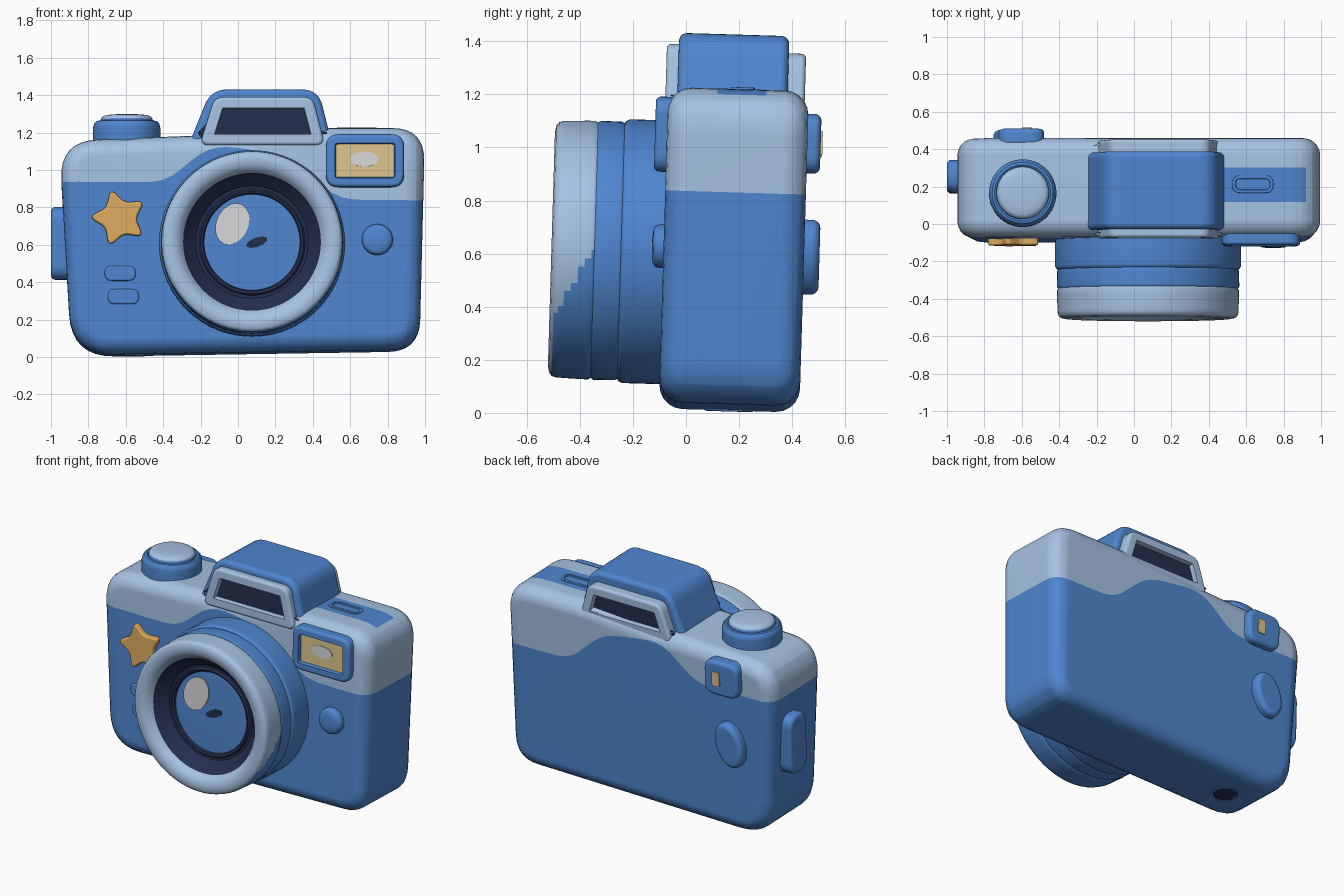
import bpy, bmesh, math
from mathutils import Matrix, Vector

if "Cube" in bpy.data.objects:
    bpy.data.objects.remove(bpy.data.objects["Cube"])


def material(name, hex_rgb):
    lin = [((c / 255 + 0.055) / 1.055) ** 2.4 for c in bytes.fromhex(hex_rgb)]
    m = bpy.data.materials.new(name)
    m.diffuse_color = (*lin, 1)
    m.use_nodes = True
    m.node_tree.nodes["Principled BSDF"].inputs["Base Color"].default_value = m.diffuse_color
    return m


BLUE = material("mid blue", "4F86D0")
LIGHT = material("light blue", "A6C2E2")
NAVY = material("dark navy", "242F4E")
GOLD = material("gold", "DCAA5E")
PALE = material("pale yellow", "DCC48C")
WHITE = material("soft white", "D6D6D6")

# Local (u, v, w) axes for each side of the camera; w points outwards
AXES = {
    "front": ((1, 0, 0), (0, 0, 1), (0, -1, 0)),
    "back": ((-1, 0, 0), (0, 0, 1), (0, 1, 0)),
    "left": ((0, -1, 0), (0, 0, 1), (-1, 0, 0)),
    "top": ((1, 0, 0), (0, 1, 0), (0, 0, 1)),
    "bottom": ((1, 0, 0), (0, -1, 0), (0, 0, -1)),
}
# The whole camera leans back slightly
PIVOT = Vector((0, 0.18, 0.6))
LEAN = (Matrix.Translation(PIVOT + Vector((0, 0, 0.005))) @ Matrix.Rotation(-0.03, 4, 'X')
        @ Matrix.Translation(-PIVOT))


def orient(bm, side):
    bmesh.ops.recalc_face_normals(bm, faces=bm.faces)
    bm.transform(Matrix(AXES[side]).transposed().to_4x4())


def finish(bm, name, mats):
    me = bpy.data.meshes.new(name)
    bm.to_mesh(me)
    bm.free()
    ob = bpy.data.objects.new(name, me)
    bpy.context.collection.objects.link(ob)
    for m in mats:
        me.materials.append(m)
    ob.matrix_world = LEAN
    bpy.ops.object.select_all(action='DESELECT')
    ob.select_set(True)
    bpy.context.view_layer.objects.active = ob
    bpy.ops.object.shade_smooth_by_angle(angle=math.radians(38))
    wn = ob.modifiers.new("even_shading", 'WEIGHTED_NORMAL')
    wn.keep_sharp = True
    return ob


def rounded(points, cuts, n=8):
    """Round polygon corners; cuts is one length or one per corner."""
    out = []
    for i, p in enumerate(points):
        c = cuts[i] if isinstance(cuts, (list, tuple)) else cuts
        p, a, b = Vector(p), Vector(points[i - 1]), Vector(points[(i + 1) % len(points)])
        s, e = p + (a - p).normalized() * c, p + (b - p).normalized() * c
        for k in range(n + 1):
            t = k / n
            out.append(s * (1 - t) ** 2 + p * 2 * t * (1 - t) + e * t * t)
    return out


def box(u0, u1, v0, v1, cut):
    return rounded([(u0, v0), (u1, v0), (u1, v1), (u0, v1)], cut)


def ellipse(u, v, a, b, deg=0, n=40):
    r = Matrix.Rotation(math.radians(deg), 2)
    return [Vector((u, v)) + r @ Vector((a * math.cos(k * math.tau / n), b * math.sin(k * math.tau / n)))
            for k in range(n)]


def slab_mesh(side, outline, w0, w1, bevel=0.0, recess=None):
    """Outline extruded from w0 to w1, soft rims, optional recessed window."""
    bm = bmesh.new()
    f = bm.faces.new([bm.verts.new((p[0], p[1], w0)) for p in outline])
    ext = bmesh.ops.extrude_face_region(bm, geom=[f])["geom"]
    for v in ext:
        if isinstance(v, bmesh.types.BMVert):
            v.co.z = w1
    bmesh.ops.recalc_face_normals(bm, faces=bm.faces)
    if bevel:
        rim = [e for e in bm.edges if abs(e.verts[0].co.z - e.verts[1].co.z) < 1e-6]
        bmesh.ops.bevel(bm, geom=rim, offset=bevel, segments=5, profile=0.5,
                        affect='EDGES', clamp_overlap=False)
    if recess:
        cap = max((g for g in bm.faces if g.normal.z > 0.9), key=lambda g: g.calc_area())
        bmesh.ops.inset_region(bm, faces=[cap], thickness=recess[0], use_even_offset=True)
        bmesh.ops.inset_region(bm, faces=[cap], thickness=0.005, depth=-recess[1], use_even_offset=True)
        cap.material_index = 1
    orient(bm, side)
    return bm


def slab(name, side, outline, w0, w1, bevel, mats, recess=None):
    return finish(slab_mesh(side, outline, w0, w1, bevel, recess), name, mats)


def lathe(name, side, u, v, profile, mats, rule=lambda r, w, c: 0, n=72):
    """Profile of (radius, w) spun about the outward axis of a side."""
    bm = bmesh.new()
    rings = [[bm.verts.new((u + r * math.cos(k * math.tau / n), v + r * math.sin(k * math.tau / n), w))
              for k in range(n)] for r, w in profile]
    for (r0, w0), (r1, w1), a, b in zip(profile, profile[1:], rings, rings[1:]):
        for k in range(n):
            j = (k + 1) % n
            f = bm.faces.new((a[k], a[j], b[j], b[k]))
            f.material_index = rule((r0 + r1) / 2, (w0 + w1) / 2, f.calc_center_median())
    bmesh.ops.remove_doubles(bm, verts=bm.verts, dist=1e-6)
    orient(bm, side)
    return finish(bm, name, mats)


# Body: rounded slab, split by a wavy line into blue base and light top
def split_z(x):
    return 0.875 - 0.05 * math.tanh(3 * (x - 0.07)) + 0.22 * math.exp(-((x - 0.07) / 0.37) ** 4)


def cut(bm, faces, co, no):
    geom = set(faces)
    for f in faces:
        geom.update(f.edges, f.verts)
    bmesh.ops.bisect_plane(bm, geom=list(geom), dist=1e-5, plane_co=co, plane_no=no)


body_outline = rounded([(-0.89, 0), (0.97, 0.03), (1.0, 1.215), (0.45, 1.215), (-0.2, 1.175), (-0.957, 1.145)],
                       [0.23, 0.17, 0.18, 0.1, 0.1, 0.21])
bm = slab_mesh("front", body_outline, -0.445, 0.085, 0.09)
xs = [-1 + 0.05 * i for i in range(41)]
for x in xs[1:-1]:
    cut(bm, list(bm.faces), (x, 0, 0), (1, 0, 0))
for a, b in zip(xs, xs[1:]):
    strip = [f for f in bm.faces if a < f.calc_center_median().x < b]
    cut(bm, strip, (a, 0, split_z(a)), (split_z(a) - split_z(b), 0, b - a))
# Blue patch on the right of the top
for co, no in (((0.92, 0, 0), (1, 0, 0)), ((0, 0.1, 0), (0, 1, 0)), ((0, 0.285, 0), (0, 1, 0))):
    cut(bm, [f for f in bm.faces if f.calc_center_median().z > 1.1 and f.calc_center_median().x > 0.45], co, no)
for f in bm.faces:
    c = f.calc_center_median()
    patch = c.z > 1.13 and 0.45 < c.x < 0.92 and 0.1 < c.y < 0.285
    f.material_index = int(c.z > split_z(c.x) and not patch)
finish(bm, "body", [BLUE, LIGHT])
slab("top_slot", "top", box(0.525, 0.745, 0.147, 0.242, 0.046), 1.18, 1.222, 0.005,
     [BLUE, LIGHT], (0.012, 0.016))

# Viewfinder hump with a framed window at front and back
slab("viewfinder_hump", "front", rounded([(-0.265, 1.12), (0.505, 1.12), (0.43, 1.42), (-0.145, 1.42)],
     [0.03, 0.03, 0.09, 0.09]), -0.365, 0.05, 0.03, [BLUE])
for side, s, w0, w1, top in (("front", 1, 0.0, 0.095, 1.378), ("back", -1, 0.3, 0.43, 1.355)):
    pts = [(-0.205, 1.12), (0.465, 1.12), (0.40, top), (-0.125, top)]
    if s < 0:
        pts = [(-u, v) for u, v in reversed(pts)]
    slab(side + "_window_frame", side, rounded(pts, 0.05), w0, w1, 0.018, [LIGHT, NAVY], (0.04, 0.03))


# Lens barrel: light front band, navy throat, blue glass
def lens_rule(r, w, c):
    if r < 0.258 or w < 0.345:
        return 0
    if r < 0.366:
        return 2
    edge = 0.345 + 0.15 * min(1, max(0, (0.6 - c.y) / 0.27))
    return int(r < 0.47 or w > edge)


lens_profile = [(0, 0), (0.49, 0), (0.497, 0.10), (0.497, 0.225), (0.49, 0.24), (0.482, 0.245), (0.487, 0.255),
                (0.488, 0.335), (0.481, 0.345), (0.487, 0.355), (0.487, 0.38), (0.486, 0.405), (0.485, 0.43),
                (0.484, 0.455), (0.483, 0.475), (0.478, 0.492), (0.465, 0.502), (0.44, 0.507), (0.41, 0.502),
                (0.385, 0.485), (0.368, 0.46), (0.355, 0.44), (0.31, 0.40), (0.30, 0.388), (0.285, 0.388),
                (0.275, 0.40), (0.262, 0.395), (0.256, 0.385), (0, 0.39)]
lathe("lens", "front", 0.075, 0.592, lens_profile, [BLUE, LIGHT, NAVY], lens_rule, 96)
slab("lens_highlight", "front", ellipse(-0.03, 0.69, 0.085, 0.115, -25), 0.388, 0.395, 0, [WHITE])
slab("lens_spot", "front", ellipse(0.1, 0.592, 0.058, 0.024, 20), 0.388, 0.395, 0, [NAVY])

# Flash
slab("flash", "front", box(0.47, 0.888, 0.895, 1.178, 0.07), 0.04, 0.13, 0.02, [BLUE, PALE], (0.028, 0.022))
slab("flash_highlight", "front", ellipse(0.675, 1.045, 0.076, 0.04), 0.106, 0.113, 0, [WHITE])

# Star badge
star = [(-0.635 + r * math.cos(a), 0.73 + r * math.sin(a)) for r, a in
        ((0.165 if k % 2 == 0 else 0.088, math.radians(106 + 36 * k)) for k in range(10))]
slab("star_badge", "front", rounded(star, [0.045, 0.03] * 5, 6), 0.06, 0.12, 0.012, [GOLD])

# Small front button and two pill bumps
lathe("front_button", "front", 0.745, 0.615, [(0, 0.05), (0.083, 0.05), (0.083, 0.1), (0.078, 0.115),
      (0.066, 0.124), (0.04, 0.128), (0, 0.129)], [BLUE], n=48)
for i, (u, v) in enumerate(((-0.63, 0.435), (-0.613, 0.31))):
    slab(f"front_pill_{i + 1}", "front", box(u - 0.083, u + 0.083, v - 0.04, v + 0.04, 0.039),
         0.06, 0.097, 0.01, [BLUE])

# Shutter dial with a light button
dial_profile = [(0, 1.08), (0.172, 1.08), (0.18, 1.11), (0.18, 1.22), (0.175, 1.24), (0.163, 1.255), (0.15, 1.258),
                (0.141, 1.252), (0.138, 1.268), (0.13, 1.279), (0.115, 1.287), (0.08, 1.291), (0, 1.292)]
lathe("shutter_dial", "top", -0.595, 0.147, dial_profile, [BLUE, LIGHT],
      lambda r, w, c: int(w > 1.27))

# Strap lug on the left side
slab("side_lug", "left", box(-0.34, -0.165, 0.41, 0.8, 0.085), 0.88, 1.0, 0.025, [BLUE])

# Back eyepiece block with a small window, and a thumb rest
slab("back_block", "back", box(0.48, 0.725, 0.905, 1.13, 0.07), 0.40, 0.495, 0.025, [BLUE])
slab("back_block_window", "back", box(0.545, 0.6, 0.97, 1.065, 0.015), 0.493, 0.502, 0, [PALE])
slab("thumb_rest", "back", ellipse(0.65, 0.59, 0.095, 0.145, 18), 0.40, 0.503, 0.03, [BLUE])

# Tripod socket underneath
lathe("tripod_socket", "bottom", -0.58, -0.18, [(0, -0.03), (0.092, -0.03), (0.09, -0.002), (0.084, 0.0),
      (0.076, -0.001), (0.073, -0.004), (0, -0.004)], [BLUE, NAVY], lambda r, w, c: int(r < 0.075 and w > -0.01), 40)
